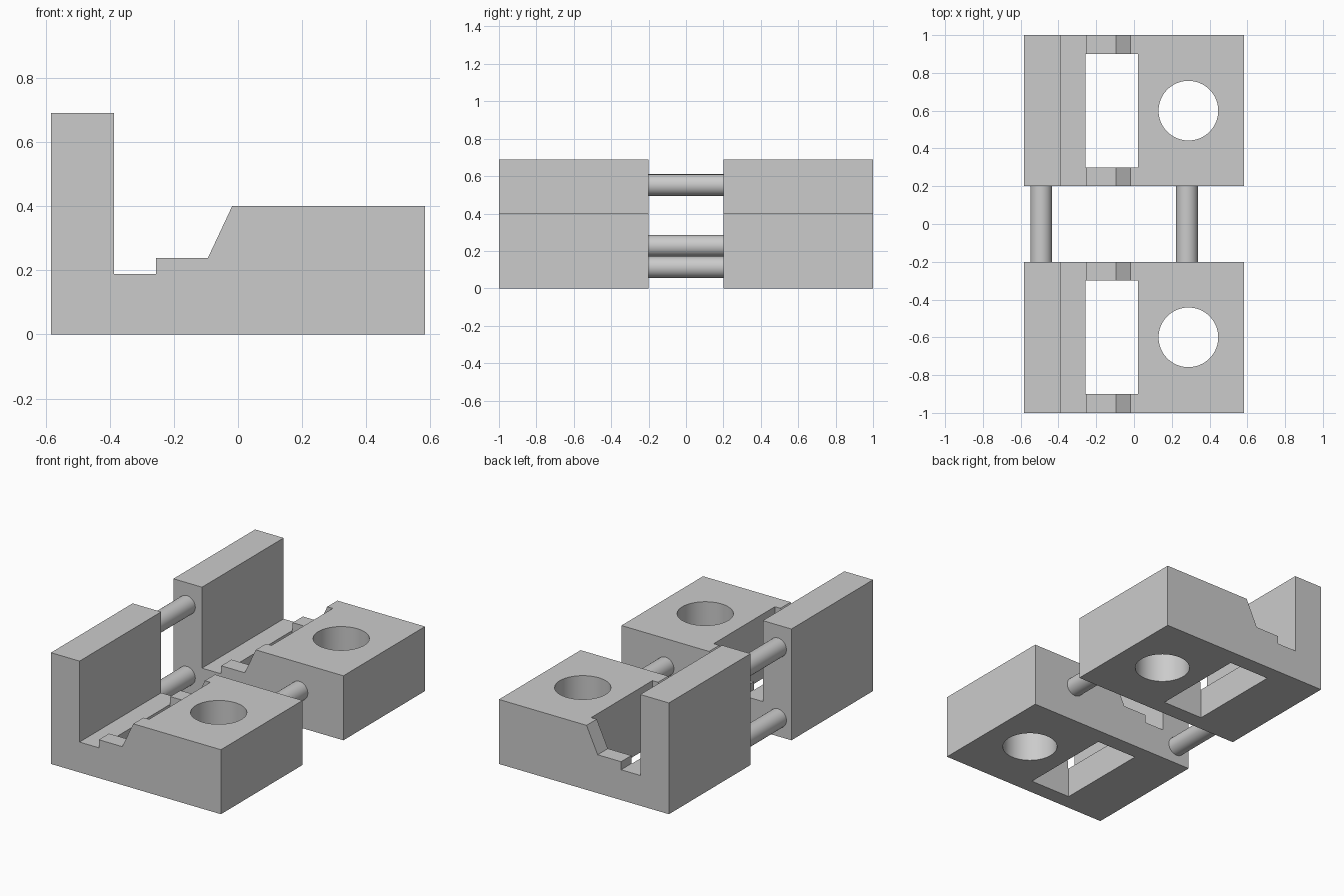
import bpy
import bmesh
import math
from mathutils import Matrix, Vector

cube = bpy.data.objects.get("Cube")
if cube:
    bpy.data.objects.remove(cube, do_unlink=True)

grey = bpy.data.materials.new("plain grey")
grey.use_nodes = True
COLOUR = (0.6, 0.6, 0.6, 1)
grey.diffuse_color = COLOUR
grey.node_tree.nodes["Principled BSDF"].inputs["Base Color"].default_value = COLOUR


def make_object(name, bm):
    bmesh.ops.recalc_face_normals(bm, faces=bm.faces)
    mesh = bpy.data.meshes.new(name)
    bm.to_mesh(mesh)
    bm.free()
    mesh.materials.append(grey)
    obj = bpy.data.objects.new(name, mesh)
    bpy.context.collection.objects.link(obj)
    return obj


def cylinder(name, radius, depth, matrix):
    bm = bmesh.new()
    bmesh.ops.create_cone(bm, cap_ends=True, segments=64, radius1=radius,
                          radius2=radius, depth=depth, matrix=matrix)
    return make_object(name, bm)


def smooth(obj):
    bpy.ops.object.select_all(action="DESELECT")
    obj.select_set(True)
    bpy.context.view_layer.objects.active = obj
    bpy.ops.object.shade_smooth_by_angle(angle=math.radians(30))


def cut(obj, cutter):
    mod = obj.modifiers.new("cut", "BOOLEAN")
    mod.operation = "DIFFERENCE"
    mod.solver = "EXACT"
    mod.object = cutter
    bpy.context.view_layer.objects.active = obj
    bpy.ops.object.modifier_apply(modifier=mod.name)
    bpy.data.objects.remove(cutter, do_unlink=True)


# Side profile of a block: tall wall, low channel, step, slope, deck (x, z)
PROFILE = [(-0.583, 0), (0.583, 0), (0.583, 0.4), (-0.018, 0.4),
           (-0.094, 0.238), (-0.255, 0.238), (-0.255, 0.188),
           (-0.387, 0.188), (-0.387, 0.69), (-0.583, 0.69)]


def block(name, centre):
    bm = bmesh.new()
    face = bm.faces.new([bm.verts.new((x, centre - 0.4, z)) for x, z in PROFILE])
    side = bmesh.ops.extrude_face_region(bm, geom=[face])["geom"]
    bmesh.ops.translate(bm, vec=(0, 0.8, 0),
                        verts=[v for v in side if isinstance(v, bmesh.types.BMVert)])
    obj = make_object(name, bm)

    # Rectangular slot through the channel
    bm = bmesh.new()
    bmesh.ops.create_cube(bm, size=1, matrix=Matrix.LocRotScale(
        Vector((-0.119, centre, 0.2)), None, Vector((0.278, 0.6, 1))))
    slot = make_object("slot_cutter", bm)
    slot.hide_render = True
    cut(obj, slot)

    # Round hole through the deck
    hole = cylinder("hole_cutter", 0.158, 1, Matrix.Translation((0.288, centre, 0.2)))
    hole.hide_render = True
    cut(obj, hole)
    smooth(obj)


block("front_block", -0.6)
block("back_block", 0.6)

# Rods joining the two blocks
for name, x, z in [("upper_wall_rod", -0.491, 0.552),
                   ("lower_wall_rod", -0.491, 0.113),
                   ("deck_rod", 0.281, 0.227)]:
    rod = cylinder(name, 0.058, 0.41, Matrix.Translation((x, 0, z))
                   @ Matrix.Rotation(math.pi / 2, 4, "X"))
    smooth(rod)
